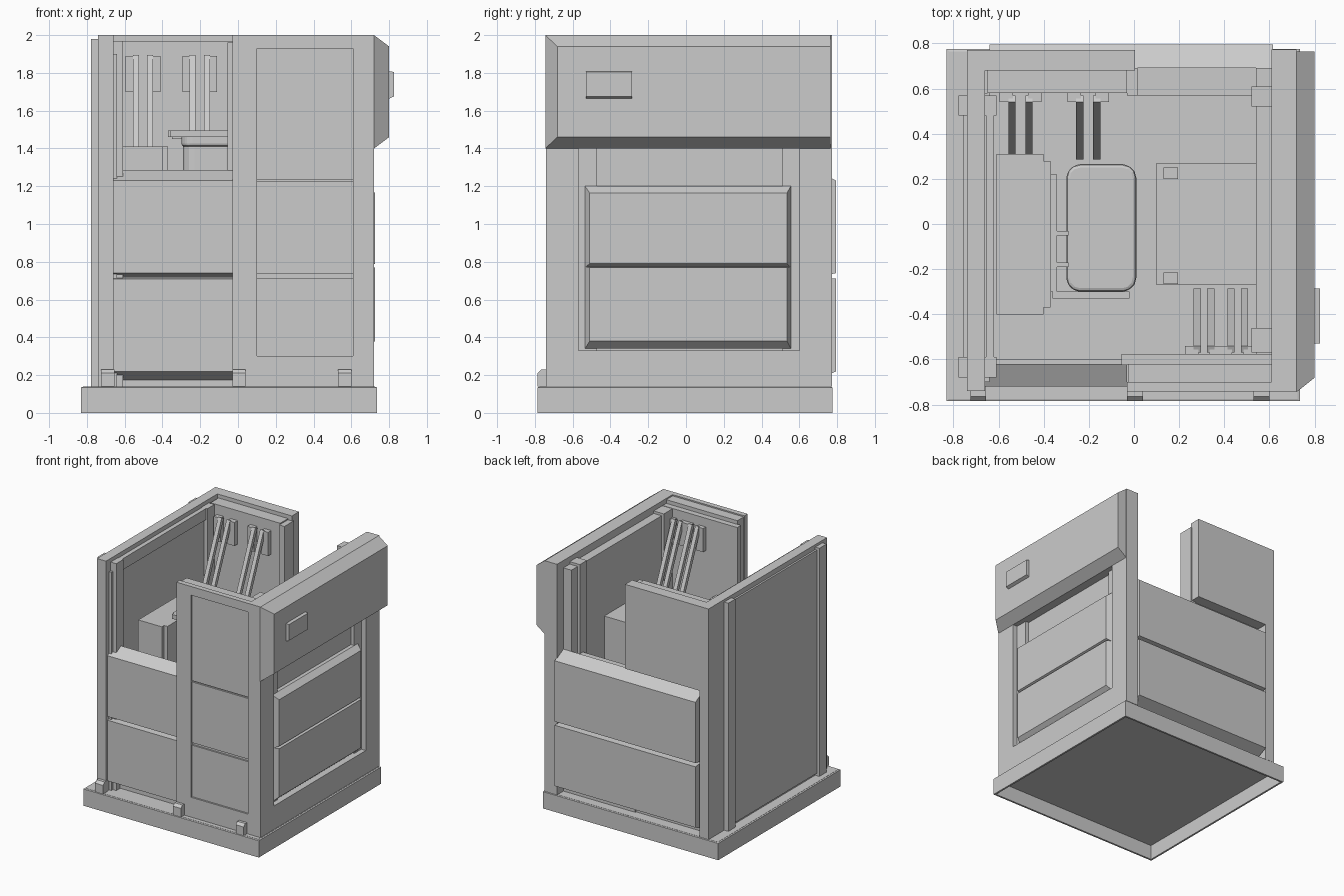
import bpy, bmesh, math
from mathutils import Vector

if "Cube" in bpy.data.objects:
    bpy.data.objects.remove(bpy.data.objects["Cube"])

grey = bpy.data.materials.new("plain_grey")
grey.diffuse_color = (0.6, 0.6, 0.6, 1)
grey.use_nodes = True
grey.node_tree.nodes["Principled BSDF"].inputs["Base Color"].default_value = grey.diffuse_color


def finish(name, bm):
    bmesh.ops.recalc_face_normals(bm, faces=bm.faces)
    me = bpy.data.meshes.new(name)
    bm.to_mesh(me)
    bm.free()
    me.materials.append(grey)
    ob = bpy.data.objects.new(name, me)
    bpy.context.collection.objects.link(ob)
    return ob


def box(name, x0, x1, y0, y1, z0, z1, bevel=0):
    bm = bmesh.new()
    bmesh.ops.create_cube(bm, size=1)
    for v in bm.verts:
        v.co = ((x0 + x1) / 2 + v.co.x * (x1 - x0),
                (y0 + y1) / 2 + v.co.y * (y1 - y0),
                (z0 + z1) / 2 + v.co.z * (z1 - z0))
    if bevel:
        edges = [e for e in bm.edges
                 if abs(e.verts[0].co.z - e.verts[1].co.z) > 1e-4]
        bmesh.ops.bevel(bm, geom=edges, offset=bevel, segments=3,
                        profile=0.5, affect='EDGES')
    return finish(name, bm)


def loft(name, rings, caps=True):
    """Skin a list of equal-length point rings; without caps, close end to end."""
    bm = bmesh.new()
    vs = [[bm.verts.new(p) for p in r] for r in rings]
    n = len(vs[0])
    if caps:
        bm.faces.new(vs[0])
        bm.faces.new(vs[-1])
    pairs = list(zip(vs, vs[1:])) + ([] if caps else [(vs[-1], vs[0])])
    for a, b in pairs:
        for i in range(n):
            j = (i + 1) % n
            bm.faces.new((a[i], a[j], b[j], b[i]))
    return finish(name, bm)


def prism(name, section, a, b):
    """Extrude a closed section; each point is mapped to its two ends."""
    return loft(name, [[f(p) for p in section] for f in (a, b)])


def slat(name, x0, x1, inner, outer, z0, z1, under, over):
    """Louvre board along x with sloping underside and top."""
    sec = [(inner, z0 - under), (outer, z0), (outer, z1), (inner, z1 + over)]
    prism(name, sec, lambda p: (x0, *p), lambda p: (x1, *p))


def bar(name, p, q, w, d):
    """Straight slanted bar in a plane of constant x."""
    p, q = Vector(p), Vector(q)
    side = (q - p).cross(Vector((1, 0, 0))).normalized() * d / 2
    sec = [(-w / 2, -1), (w / 2, -1), (w / 2, 1), (-w / 2, 1)]
    end = lambda c: lambda s: c + Vector((s[0], 0, 0)) + side * s[1]
    prism(name, sec, end(p), end(q))


def rect(a0, a1, b0, b1):
    return [(a0, b0), (a1, b0), (a1, b1), (a0, b1)]


# Base: thin skirt open from below, closed by a floor plate
outer, inner = rect(-0.83, 0.735, -0.785, 0.775), rect(-0.815, 0.72, -0.77, 0.76)
loft("base_skirt", [[(*p, z) for p in s] for s, z in
                    ((outer, 0), (outer, 0.135), (inner, 0.14), (inner, 0))], False)
box("base_floor", -0.82, 0.725, -0.775, 0.765, 0.12, 0.14)

# Clips along the front edge of the base
for i, x in enumerate((-0.695, 0.0, 0.56)):
    sec = [(-0.785, 0.14), (-0.785, 0.21), (-0.765, 0.23),
           (-0.72, 0.23), (-0.72, 0.14)]
    prism(f"base_clip_{i}", sec, lambda p: (x - 0.03, *p),
          lambda p: (x + 0.04, *p))

# Left wall with outer posts, outer panel and inner frame
box("left_wall", -0.74, -0.66, -0.74, 0.77, 0.14, 2.0)
box("left_outer_panel", -0.755, -0.74, -0.59, 0.48, 0.16, 1.96)
box("left_inner_panel", -0.66, -0.64, -0.7, 0.58, 0.14, 1.9)
for i, y in enumerate((-0.68, 0.48)):
    box(f"left_outer_post_{i}", -0.777, -0.74, y, y + 0.09, 0.14, 1.98)
    box(f"left_inner_post_{i}", -0.66, -0.61, y, y + 0.09, 0.14, 1.97)
box("left_inner_rail", -0.655, -0.62, -0.68, 0.57, 1.88, 1.97)

# Tall half of the back wall, overhanging the slats below it
box("back_wall", -0.66, 0.005, 0.68, 0.77, 1.32, 2.0)
box("back_inner_wall", -0.65, -0.03, 0.58, 0.68, 0.14, 1.97)
box("back_wall_post", -0.03, 0.015, 0.57, 0.69, 0.14, 1.96)

# Tall half of the front wall: one frame around a shallow recessed panel
o, h = rect(-0.03, 0.72, 0.14, 2.0), rect(0.1, 0.615, 0.3, 1.93)
loft("front_frame", [[(p[0], y, p[1]) for p in s] for s, y in
                     ((o, -0.742), (h, -0.742), (h, -0.7), (o, -0.7))], False)
box("front_wall", -0.025, 0.7, -0.715, -0.62, 0.14, 1.99)
box("front_inner_wall", -0.055, 0.61, -0.625, -0.575, 0.14, 1.96)
for i, (a, b) in enumerate(((0.3, 0.715), (0.735, 1.225), (1.235, 1.93))):
    box(f"front_panel_{i}", 0.1, 0.615, -0.728, -0.71, a, b)

# Low slatted walls: front left half, and the full width at the back
for n, x0, x1, inner, outer in (("front", -0.66, -0.03, -0.62, -0.72),
                                ("back", -0.64, 0.615, 0.69, 0.795)):
    slat(n + "_lower_slat", x0, x1, inner, outer, 0.22, 0.71, 0.05, 0.01)
    slat(n + "_upper_slat", x0, x1, inner, outer, 0.74, 1.23, 0.02, 0.055)
box("front_low_lining", -0.65, -0.03, -0.63, -0.6, 0.14, 1.25)
box("back_low_lining", 0.0, 0.61, 0.57, 0.69, 0.14, 1.24)

# Right wall: one frame around a backed opening
o, h = rect(-0.742, 0.772, 0.14, 2.0), rect(-0.57, 0.6, 0.33, 1.4)
loft("right_frame", [[(x, *p) for p in s] for s, x in
                     ((o, 0.72), (h, 0.72), (h, 0.61), (o, 0.61))], False)
box("right_wall_backing", 0.61, 0.65, -0.58, 0.61, 0.32, 1.41)
box("right_inner_wall", 0.54, 0.61, -0.6, 0.69, 0.14, 1.94)
for i, (a, b) in enumerate(((-0.57, -0.47), (0.51, 0.6))):
    box(f"right_opening_post_{i}", 0.63, 0.68, a, b, 0.33, 1.4)
for i, (a, b) in enumerate(((-0.57, -0.46), (0.52, 0.61))):
    box(f"right_inner_post_{i}", 0.52, 0.61, a, b, 0.14, 1.96)

# Right wall slats, bevelled on every outer edge
for i, (z0, z1, under) in enumerate(((0.34, 0.775, 0.04), (0.77, 1.2, 0.02))):
    a = rect(-0.535, 0.555, z0, z1)
    b = rect(-0.51, 0.535, z0 + under, z1 - 0.03 * i - 0.005)
    loft(f"right_slat_{i}", [[(x, *p) for p in s]
                             for x, s in ((0.64, a), (0.68, a), (0.725, b))])

# Upper right band with chamfered top, bottom and front end
band = [(0.72, 1.4), (0.8, 1.46), (0.8, 1.94), (0.72, 2.0)]
prism("right_band", band,
      lambda p: (p[0], -0.745 + (p[0] - 0.72) * 0.8, p[1]),
      lambda p: (p[0], 0.765, p[1]))
plate = [(0.79, 1.66), (0.825, 1.675), (0.825, 1.805), (0.79, 1.81)]
prism("band_plate", plate, lambda p: (p[0], -0.53, p[1]),
      lambda p: (p[0], -0.285, p[1]))

# Consoles on the inside
box("left_console", -0.61, -0.4, -0.4, 0.31, 0.14, 1.41)
box("left_console_side", -0.4, -0.37, -0.37, 0.28, 0.14, 1.41)
box("right_console", 0.1, 0.545, -0.27, 0.27, 0.14, 1.41)
for i, y in enumerate((-0.265, 0.2)):
    box(f"console_block_{i}", 0.13, 0.195, y, y + 0.05, 1.41, 1.43)

# Central seat with a rounded cushion and side rail
box("seat_pedestal", -0.29, 0.0, -0.28, 0.25, 0.14, 1.42, 0.06)
seat = box("seat_cushion", -0.3, 0.01, -0.3, 0.265, 1.41, 1.48, 0.06)
bv = seat.modifiers.new("soft_edge", 'BEVEL')
bv.width = 0.03
bv.segments = 2
box("seat_rail_left", -0.37, -0.34, -0.3, 0.22, 1.46, 1.495)
box("seat_rail_front", -0.36, -0.02, -0.33, -0.3, 1.46, 1.495)
for i, y in enumerate((-0.19, -0.05)):
    box(f"seat_rail_link_{i}", -0.35, -0.29, y, y + 0.02, 1.45, 1.49)

# Slanted bar pairs on both tall walls, with their mounts
for n, s, xs in (("back", 1, (-0.54, -0.465, -0.24, -0.165)),
                 ("front", -1, (0.28, 0.34, 0.43, 0.49))):
    for i, x in enumerate(xs):
        bar(f"{n}_bar_{i}", (x, s * 0.555, 1.89), (x, s * 0.3, 1.3), 0.032, 0.03)
        out = -0.025 if i % 2 == 0 else 0.025
        y0, y1 = sorted((s * 0.54, s * 0.585))
        box(f"{n}_bar_mount_{i}", x + out - 0.03, x + out + 0.03,
            y0, y1, 1.7, 1.89)
